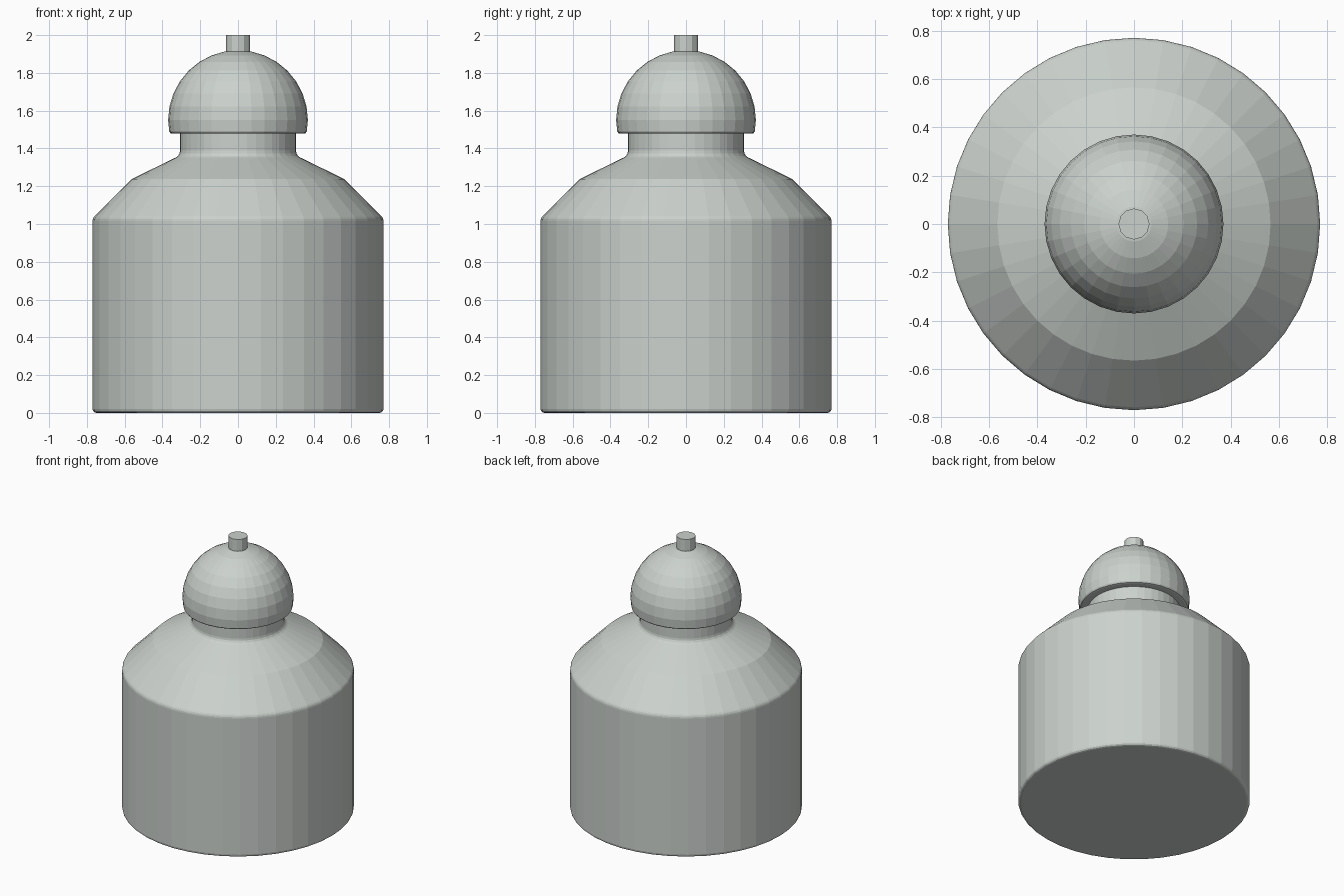
import bpy, bmesh, math

if "Cube" in bpy.data.objects:
    bpy.data.objects.remove(bpy.data.objects["Cube"])

metal = bpy.data.materials.new("pale_grey_green")
metal.diffuse_color = (0.60, 0.64, 0.61, 1)
metal.use_nodes = True
metal.node_tree.nodes["Principled BSDF"].inputs["Base Color"].default_value = metal.diffuse_color


def arc(cr, cz, r, a0, a1, n):
    """Profile points (radius, height) along an arc, angles in degrees."""
    return [(cr + r * math.cos(math.radians(a0 + (a1 - a0) * i / n)),
             cz + r * math.sin(math.radians(a0 + (a1 - a0) * i / n)))
            for i in range(n + 1)]


def lathe(name, profile, sides):
    """Turn a profile around z into a closed, flat-shaded solid."""
    bm = bmesh.new()
    rings = []
    for r, z in profile:
        rings.append([bm.verts.new((r * math.cos(2 * math.pi * k / sides),
                                    r * math.sin(2 * math.pi * k / sides), z))
                      for k in range(sides)])
    for a, b in zip(rings, rings[1:]):
        for k in range(sides):
            j = (k + 1) % sides
            bm.faces.new((a[k], a[j], b[j], b[k]))
    bm.faces.new(rings[0][::-1])
    bm.faces.new(rings[-1])
    bmesh.ops.recalc_face_normals(bm, faces=bm.faces)
    mesh = bpy.data.meshes.new(name)
    bm.to_mesh(mesh)
    bm.free()
    mesh.materials.append(metal)
    obj = bpy.data.objects.new(name, mesh)
    bpy.context.collection.objects.link(obj)
    return obj


# Bottle: rounded foot, straight wall, two-step shoulder, filleted neck
bottle = arc(0.75, 0.02, 0.02, -90, 0, 3)
bottle += arc(0.73, 1.015, 0.04, 0, 45, 3)
bottle += [(0.565, 1.237)]
bottle += arc(0.347, 1.388, 0.04, 243, 180, 3)
bottle += [(0.307, 1.49)]
lathe("bottle_body", bottle, 40)

# Domed stopper: most of a ball with a softened lower rim
dome = [(0.348, 1.478), (0.358, 1.481), (0.364, 1.49)]
dome += arc(0, 1.55, 0.37, 0, 78.75, 7) + [(0.004, 1.92)]
lathe("domed_cap", dome, 32)

# Small knob on top
lathe("top_knob", [(0.064, 1.89), (0.064, 2.0)], 12)
